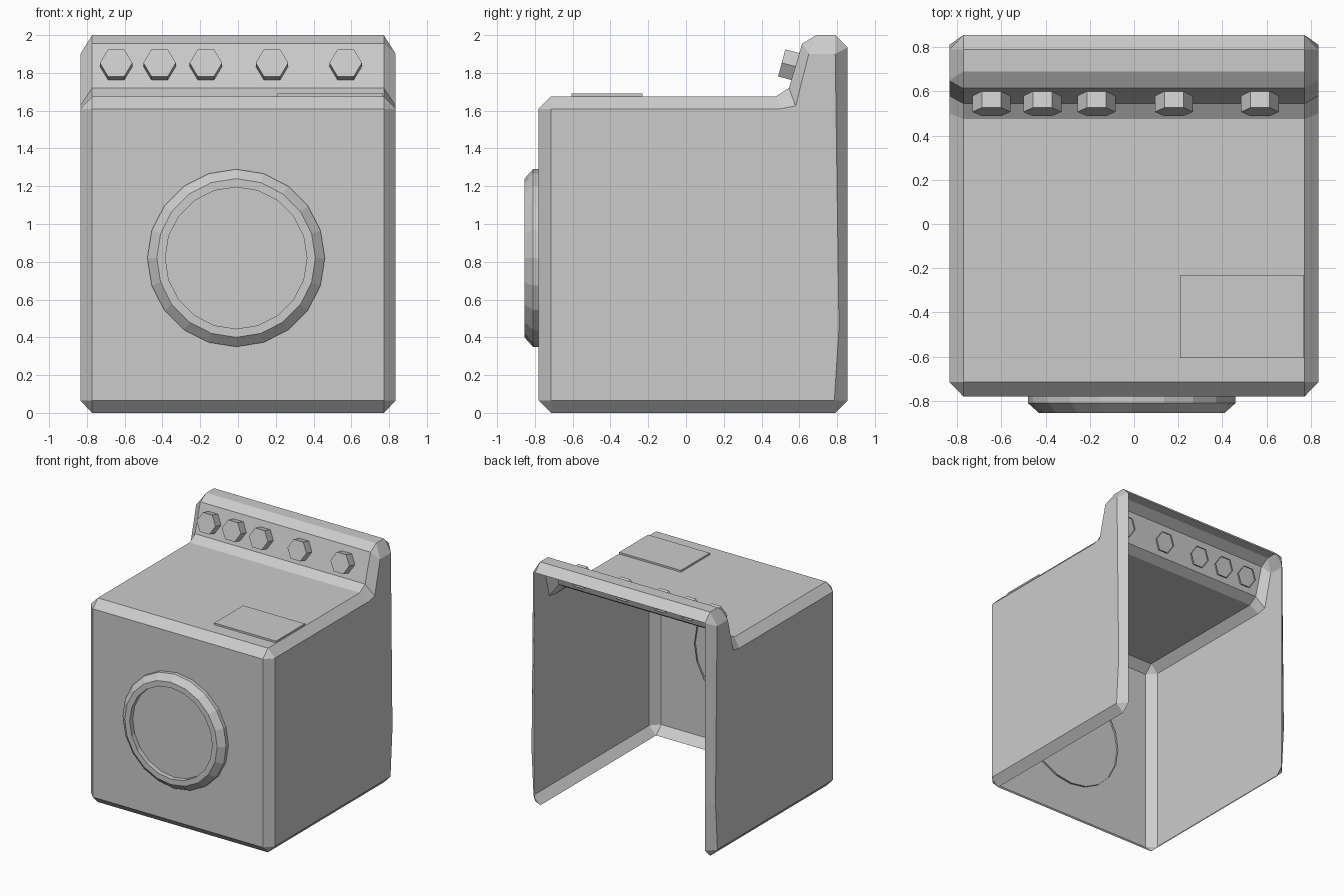
import bpy, bmesh, math
from mathutils import Matrix, Vector

if "Cube" in bpy.data.objects:
    bpy.data.objects.remove(bpy.data.objects["Cube"])


def make_object(name, bm):
    bmesh.ops.remove_doubles(bm, verts=bm.verts, dist=0.0005)
    bmesh.ops.recalc_face_normals(bm, faces=bm.faces)
    mesh = bpy.data.meshes.new(name)
    bm.to_mesh(mesh)
    bm.free()
    obj = bpy.data.objects.new(name, mesh)
    bpy.context.collection.objects.link(obj)
    return obj


def lathe(bm, profile, sides, matrix):
    """Revolve (radius, height) pairs about z; the last ring is capped."""
    rings = []
    for r, h in profile:
        rings.append([bm.verts.new(matrix @ Vector((
            r * math.cos(2 * math.pi * i / sides),
            r * math.sin(2 * math.pi * i / sides), h))) for i in range(sides)])
    for a, b in zip(rings, rings[1:]):
        for i in range(sides):
            j = (i + 1) % sides
            bm.faces.new((a[i], a[j], b[j], b[i]))
    bm.faces.new(rings[-1])


# Cabinet shell: (y, z) outline of the wide panels, then of the side panels
outer = [(-.715, 0), (-.78, .065), (-.78, 1.61), (-.715, 1.675), (.475, 1.675),
         (.545, 1.72), (.615, 1.955), (.69, 2), (.79, 2), (.855, 1.935),
         (.855, .45), (.855, .065), (.79, 0)]
side = [(-.715, .065), (-.715, .065), (-.715, 1.61), (-.715, 1.61), (.5, 1.61),
        (.58, 1.625), (.65, 1.9), (.65, 1.9), (.79, 1.9), (.79, 1.9),
        (.81, .45), (.785, .065), (.785, .065)]
bm = bmesh.new()
n = len(outer)
edges = {}
for s in (-1, 1):
    a = [bm.verts.new((s * .772, y, z)) for y, z in outer]
    made = {}
    b = [made.setdefault(p, None) or made.update({p: bm.verts.new((s * .835, *p))})
         or made[p] for p in side]
    edges[s] = a
    # Bevel strip around the side panel
    for i in range(n):
        j = (i + 1) % n
        if b[i] is b[j]:
            bm.faces.new((a[i], a[j], b[i]))
        else:
            bm.faces.new((a[i], a[j], b[j], b[i]))
    bm.faces.new(list(made.values()))
# Front, top and console panels; back and floor stay open
for i in range(9):
    bm.faces.new((edges[-1][i], edges[-1][i + 1], edges[1][i + 1], edges[1][i]))
make_object("cabinet", bm)

# Round door: raised ring with a recessed window, open behind
bm = bmesh.new()
face_front = Matrix.Translation((-.01, 0, .82)) @ Matrix.Rotation(math.pi / 2, 4, 'X')
lathe(bm, [(.47, .765), (.47, .81), (.42, .855), (.375, .855), (.375, .815)],
      20, face_front)
make_object("door", bm)

# Hexagonal control knobs on the sloped console
for k, x in enumerate((-.645, -.415, -.17, .18, .57)):
    bm = bmesh.new()
    m = Matrix.Translation((x, .507, 1.853)) @ Matrix.Rotation(math.pi / 2 - .26, 4, 'X')
    lathe(bm, [(.086, -.088), (.086, 0)], 6, m)
    make_object(f"knob_{k + 1}", bm)

# Thin detergent hatch on the top
bm = bmesh.new()
bmesh.ops.create_cube(bm, size=1, matrix=Matrix.Translation((.488, -.418, 1.681))
                      @ Matrix.Diagonal((.56, .375, .018, 1)))
make_object("hatch", bm)
